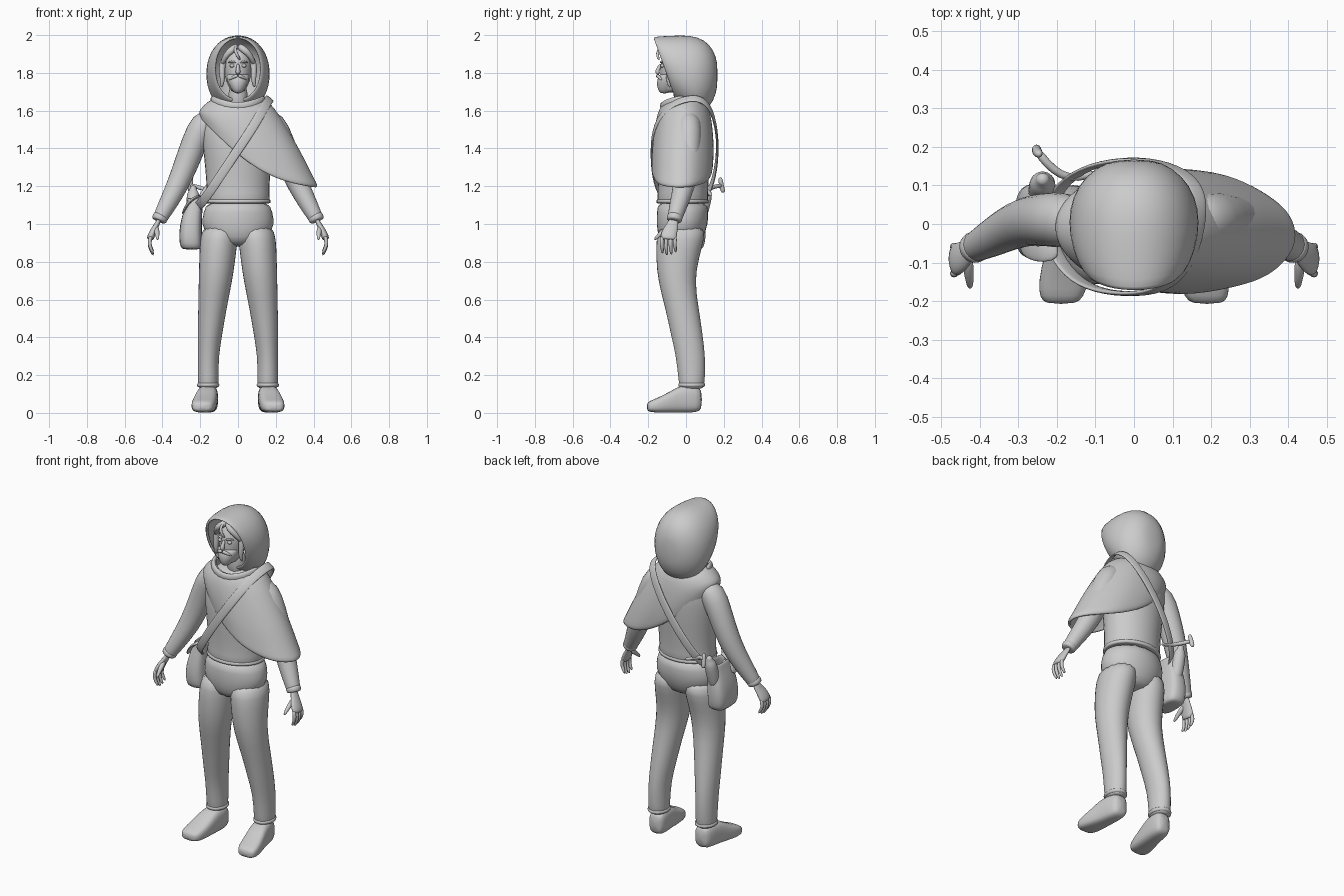
import bpy, bmesh, math
from mathutils import Vector as V


def finish(name, bm, mirror=False, sub=1, thick=0):
    bmesh.ops.recalc_face_normals(bm, faces=bm.faces)
    me = bpy.data.meshes.new(name)
    bm.to_mesh(me)
    bm.free()
    for p in me.polygons:
        p.use_smooth = True
    ob = bpy.data.objects.new(name, me)
    bpy.context.collection.objects.link(ob)
    if mirror:
        ob.modifiers.new("mirror", 'MIRROR')
    if thick:
        s = ob.modifiers.new("thickness", 'SOLIDIFY')
        s.thickness, s.offset = thick, -1
    if sub:
        s = ob.modifiers.new("smooth", 'SUBSURF')
        s.levels = s.render_levels = sub
    return ob


def bridge(bm, loops, closed=False):
    rows = [[bm.verts.new(p) for p in l] for l in loops]
    n = len(rows[0])
    for a, b in zip(rows, rows[1:] + (rows[:1] if closed else [])):
        for i in range(n):
            j = (i + 1) % n
            bm.faces.new((a[i], a[j], b[j], b[i]))
    return rows


def loft(name, rings, n=16, p=1.0, cap=(True, True), closed=False, **kw):
    """rings: (centre, u, v) ellipses; p < 1 makes them boxier"""
    sp = lambda t: math.copysign(abs(t) ** p, t)
    loops = []
    for c, u, v in rings:
        loops.append([V(c) + V(u) * sp(math.cos(2 * math.pi * i / n))
                      + V(v) * sp(math.sin(2 * math.pi * i / n)) for i in range(n)])
    bm = bmesh.new()
    rows = bridge(bm, loops, closed)
    if not closed:
        for use, r in zip(cap, (rows[0], rows[-1])):
            if use:
                bm.faces.new(r)
    return finish(name, bm, **kw)


def stack(name, rows, **kw):
    """rows: z, cx, cy, rx, ry"""
    return loft(name, [((x, y, z), (rx, 0, 0), (0, ry, 0)) for z, x, y, rx, ry in rows], **kw)


def tube(name, pts, flat=1.0, wide=(0, 1, 0), n=12, **kw):
    """pts: x, y, z, radius; radius along 'wide', radius*flat across it"""
    P = [V(p[:3]) for p in pts]
    rings = []
    for i, p in enumerate(P):
        t = (P[min(i + 1, len(P) - 1)] - P[max(i - 1, 0)]).normalized()
        u = (V(wide) - t * t.dot(V(wide))).normalized()
        r = pts[i][3]
        rings.append((p, u * r, t.cross(u) * r * flat))
    return loft(name, rings, n=n, **kw)


def ball(name, c, s, mirror=False):
    bm = bmesh.new()
    bmesh.ops.create_uvsphere(bm, u_segments=16, v_segments=10, radius=1)
    for v in bm.verts:
        v.co = V(c) + V((v.co.x * s[0], v.co.y * s[1], v.co.z * s[2]))
    return finish(name, bm, mirror, 0)


# shoes: y, cx, half width, bottom, top
shoe = [(.085, .152, .035, .02, .12), (.06, .154, .052, 0, .145), (-.03, .163, .057, 0, .15),
        (-.08, .172, .062, 0, .115), (-.15, .183, .066, 0, .08), (-.19, .188, .058, .005, .065),
        (-.208, .19, .04, .012, .05)]
loft("shoe", [((x, y, (a + b) / 2), (w, 0, 0), (0, 0, (b - a) / 2)) for y, x, w, a, b in shoe],
     p=.65, mirror=True)

# trousers
stack("trouser_leg", [(.125, .158, .03, .045, .055), (.14, .158, .03, .055, .066), (.18, .158, .03, .056, .072),
                      (.3, .158, .025, .056, .079), (.42, .148, .003, .067, .086), (.55, .136, -.02, .076, .09),
                      (.7, .119, -.052, .091, .099), (.82, .109, -.045, .098, .116),
                      (.92, .102, -.03, .102, .13), (1.0, .09, -.02, .095, .125)], mirror=True)
stack("trouser_hips", [(.88, 0, -.03, .09, .09), (.93, 0, -.027, .165, .122), (1.0, 0, -.02, .2, .14),
                       (1.06, 0, -.018, .186, .139), (1.13, 0, -.018, .17, .136)])
stack("ankle_cuff", [(.135, .158, .03, .054, .064), (.14, .158, .03, .061, .072),
                     (.155, .158, .03, .061, .074), (.16, .158, .03, .054, .066)], mirror=True)

# shirt
stack("shirt_body", [(1.11, 0, -.018, .172, .137), (1.12, 0, -.018, .173, .138), (1.2, 0, -.015, .168, .134),
                     (1.35, 0, -.012, .183, .147), (1.45, 0, -.01, .195, .149), (1.53, 0, 0, .195, .138),
                     (1.6, 0, .005, .165, .115), (1.65, 0, .02, .09, .08)])
stack("shirt_hem", [(1.11, 0, -.018, .168, .133), (1.108, 0, -.018, .177, .142),
                    (1.13, 0, -.018, .177, .142), (1.135, 0, -.018, .166, .132)])
tube("sleeve", [(.12, .01, 1.57, .05), (.185, .01, 1.535, .078), (.232, .012, 1.43, .071),
                (.277, .008, 1.31, .067), (.322, -.01, 1.2, .06), (.375, -.04, 1.1, .05),
                (.413, -.06, 1.03, .04), (.418, -.063, 1.02, .038)], mirror=True)
tube("sleeve_cuff", [(.406, -.057, 1.045, .038), (.409, -.058, 1.04, .044),
                     (.419, -.063, 1.02, .042), (.421, -.064, 1.015, .034)], mirror=True)

# hands
tube("palm", [(.415, -.062, 1.03, .026), (.428, -.07, 1.0, .03), (.447, -.085, .965, .042),
              (.463, -.093, .93, .045), (.466, -.094, .915, .04)], flat=.45, mirror=True)
for k in range(4):
    y, d = -.127 + .023 * k, (.01, 0, .004, .016)[k]
    tube("finger_%d" % k, [(.461, y, .94, .012), (.47, y - .002, .9, .0115),
                           (.464, y, .865 + d, .01), (.447, y + .004, .832 + d, .007)], n=8, mirror=True)
tube("thumb", [(.432, -.085, .985, .016), (.43, -.118, .962, .015), (.427, -.145, .94, .012),
               (.425, -.168, .915, .007)], n=8, mirror=True)

# cape: left x, right x, left z, right z, sag, depth
cape = [(-.12, .12, 1.67, 1.67, .025, .105), (-.165, .165, 1.645, 1.65, .03, .13),
        (-.2, .225, 1.61, 1.57, .035, .147), (-.205, .295, 1.595, 1.45, .045, .157),
        (-.205, .355, 1.585, 1.34, .06, .163), (-.203, .405, 1.575, 1.235, .075, .163),
        (-.202, .425, 1.565, 1.205, .085, .163), (-.2, .415, 1.56, 1.19, .087, .155)]
N, loops = 40, []
for r, (xl, xr, zl, zr, sag, d) in enumerate(cape):
    loop = []
    for i in range(N):
        a = 2 * math.pi * i / N
        s = (1 + math.cos(a)) / 2
        fold = 1 + .025 * math.sin(7 * a) * s * r / 7
        loop.append((xl + (xr - xl) * s, -.008 - .025 * s * r / 7 + d * math.sin(a) * fold,
                     zl + (zr - zl) * s - sag * math.sin(math.pi * s)))
    loops.append(loop)
bm = bmesh.new()
bridge(bm, loops)
finish("cape", bm, thick=.014)

# hood: loops from the face opening to the back; y, zc, rx, rz, tilt
hood = [(-.108, 1.82, .115, .158, .36), (-.118, 1.82, .128, .168, .36), (-.09, 1.812, .15, .183, .34),
        (-.03, 1.798, .17, .2, .25), (.04, 1.79, .17, .213, .1), (.1, 1.785, .148, .193, 0),
        (.148, 1.785, .1, .135, 0), (.168, 1.79, .045, .06, 0)]
loft("hood", [((0, y, z), (rx, 0, 0), (0, -rz * t, rz)) for y, z, rx, rz, t in hood], n=24,
     cap=(False, True), p=.95, thick=.012)
# draped collar fold at the front of the hood
tube("collar_fold", [(-.14, .0, 1.665, .02), (-.125, -.07, 1.65, .024), (-.07, -.115, 1.63, .024),
                     (0, -.13, 1.62, .022), (.07, -.115, 1.63, .024), (.125, -.07, 1.65, .024),
                     (.14, .0, 1.665, .02)], wide=(0, 0, 1), flat=.6)

# head and face
stack("neck", [(1.58, 0, .0, .06, .06), (1.66, 0, -.01, .052, .054), (1.75, 0, -.02, .05, .055)])
stack("head", [(1.695, 0, -.085, .025, .03), (1.715, 0, -.07, .046, .058), (1.76, 0, -.05, .066, .085),
               (1.82, 0, -.04, .078, .1), (1.88, 0, -.035, .078, .098), (1.93, 0, -.03, .056, .07),
               (1.945, 0, -.03, .025, .03)])
stack("beard", [(1.69, 0, -.115, .016, .02), (1.71, 0, -.108, .035, .042), (1.75, 0, -.1, .056, .058),
                (1.785, 0, -.09, .066, .056), (1.8, 0, -.085, .05, .045)])
tube("nose", [(0, -.132, 1.85, .008), (0, -.147, 1.82, .012), (0, -.155, 1.803, .015),
              (0, -.14, 1.795, .01)], wide=(1, 0, 0), n=8)
ball("eye", (.031, -.125, 1.838), (.013, .011, .01), True)
ball("ear", (.08, -.04, 1.82), (.012, .02, .03), True)
tube("eyebrow", [(.01, -.136, 1.853, .005), (.033, -.13, 1.862, .007), (.055, -.113, 1.853, .004)],
     wide=(0, 0, 1), n=8, mirror=True)
tube("moustache", [(0, -.152, 1.787, .01), (.025, -.146, 1.78, .011), (.048, -.125, 1.762, .005)],
     wide=(0, 0, 1), n=8, mirror=True)
tube("fringe", [(.0, -.1, 1.945, .02), (.035, -.132, 1.922, .022), (.068, -.115, 1.89, .018),
                (.086, -.085, 1.84, .012)], wide=(0, 0, 1), n=8, mirror=True)
tube("side_lock", [(.07, -.085, 1.89, .017), (.088, -.085, 1.83, .019), (.08, -.095, 1.77, .016),
                   (.088, -.085, 1.72, .007)], n=8, mirror=True)
tube("stray_lock", [(-.012, -.115, 1.945, .007), (-.018, -.15, 1.92, .01), (0, -.152, 1.885, .009),
                    (.012, -.14, 1.868, .004)], wide=(1, 0, 0), n=8)

# shoulder strap as a flat closed ribbon
path = [(.172, .02, 1.67), (.145, -.095, 1.63), (.085, -.17, 1.52), (0, -.184, 1.395), (-.09, -.176, 1.26),
        (-.165, -.14, 1.145), (-.222, -.05, 1.08), (-.225, .05, 1.09), (-.17, .125, 1.16),
        (-.08, .163, 1.3), (.03, .17, 1.46), (.125, .14, 1.6), (.165, .09, 1.66)]
P, rings = [V(p) for p in path], []
for i, p in enumerate(P):
    t = (P[(i + 1) % len(P)] - P[i - 1]).normalized()
    o = V((p.x * .5, p.y, (p.z - 1.38) * .35))
    o = (o - t * t.dot(o)).normalized()
    rings.append((p, t.cross(o) * .026, o * .007))
loft("strap", rings, n=8, p=.5, closed=True, sub=2)

# shoulder bag with open top
stack("bag", [(.865, -.245, .005, .04, .07), (.872, -.247, .005, .058, .09), (.92, -.252, .005, .062, .1),
              (1.0, -.25, .008, .059, .1), (1.07, -.238, .01, .05, .088), (1.11, -.23, .012, .044, .082),
              (1.14, -.225, .014, .042, .08)], p=.65, cap=(True, False), thick=.01)
tube("bag_flap", [(-.195, -.06, 1.15, .03), (-.235, -.07, 1.14, .034), (-.275, -.06, 1.1, .034),
                  (-.295, -.045, 1.05, .025)], flat=.25)

# bottle poking out of the bag
tube("bottle", [(-.24, .06, 1.0, .034), (-.24, .075, 1.04, .037), (-.238, .1, 1.13, .037),
                (-.237, .108, 1.165, .033), (-.237, .114, 1.18, .018), (-.237, .12, 1.205, .017)],
     wide=(1, 0, 0))
# curved pipe with cross handle
tube("pipe_stem", [(-.08, .135, 1.15, .011), (-.15, .118, 1.17, .011), (-.19, .125, 1.19, .012),
                   (-.23, .16, 1.2, .012), (-.25, .19, 1.205, .013)], wide=(0, 0, 1), n=8)
tube("pipe_handle", [(-.253, .2, 1.165, .012), (-.253, .19, 1.19, .014), (-.25, .185, 1.22, .014),
                     (-.245, .18, 1.25, .01)], n=8)
